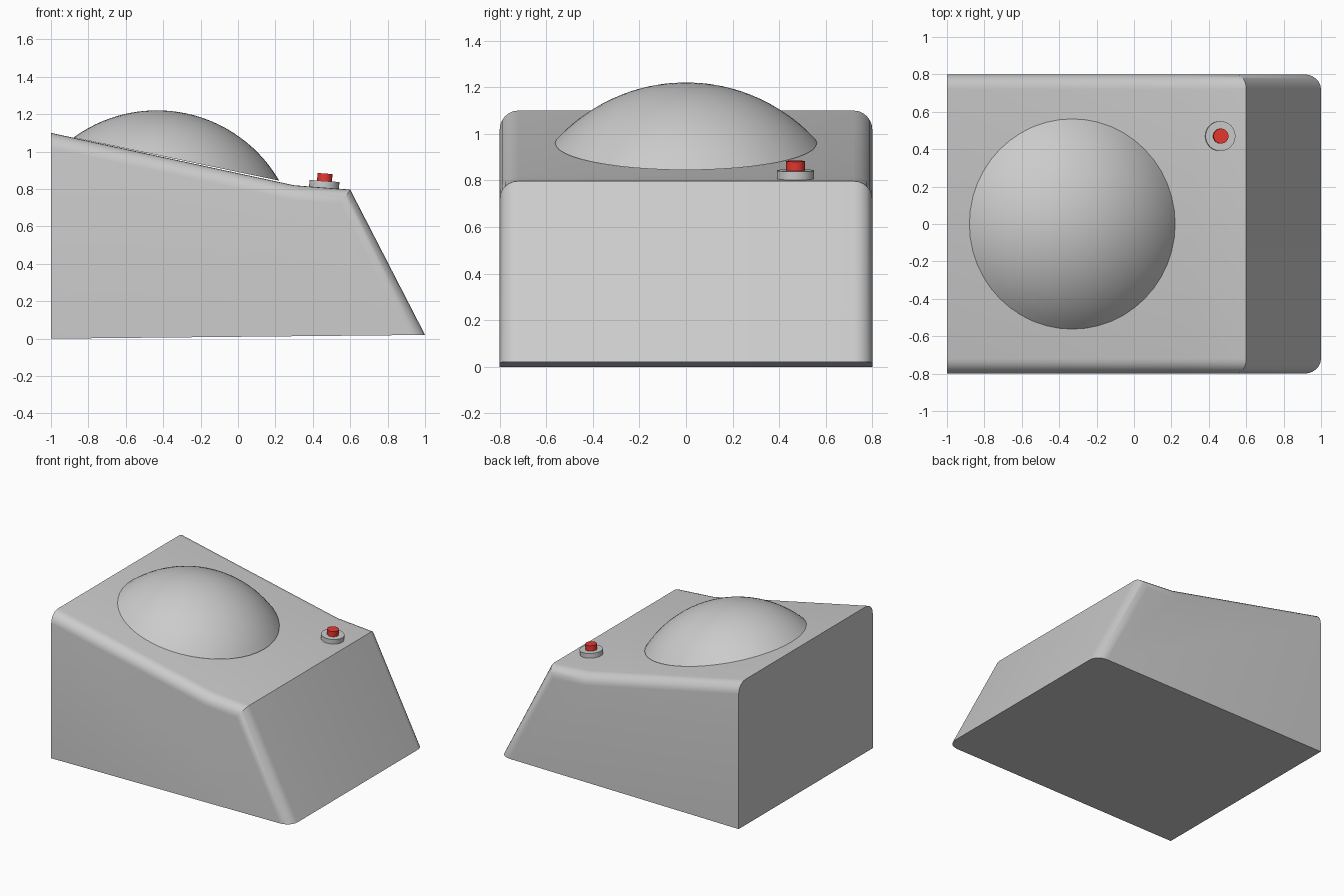
import bpy, bmesh, math
from mathutils import Matrix, Vector

if "Cube" in bpy.data.objects:
    bpy.data.objects.remove(bpy.data.objects["Cube"])


def add_object(name, bm, angle=30):
    bmesh.ops.recalc_face_normals(bm, faces=bm.faces)
    mesh = bpy.data.meshes.new(name)
    bm.to_mesh(mesh)
    bm.free()
    ob = bpy.data.objects.new(name, mesh)
    bpy.context.collection.objects.link(ob)
    bpy.ops.object.select_all(action='DESELECT')
    ob.select_set(True)
    bpy.context.view_layer.objects.active = ob
    bpy.ops.object.shade_smooth_by_angle(angle=math.radians(angle))
    return ob


def lathe(name, profile, location, tilt, segments=32):
    """Turn an (r, z) profile around z, with closed ends, then tilt towards +x."""
    bm = bmesh.new()
    rings = []
    for r, z in profile:
        if r < 1e-5:
            rings.append([bm.verts.new((0, 0, z))])
        else:
            rings.append([bm.verts.new((r * math.cos(a), r * math.sin(a), z))
                          for a in (2 * math.pi * i / segments for i in range(segments))])
    for low, high in zip(rings, rings[1:]):
        for i in range(segments):
            j = (i + 1) % segments
            if len(high) == 1:
                bm.faces.new((low[i], low[j], high[0]))
            else:
                bm.faces.new((low[i], low[j], high[j], high[i]))
    for ring in (rings[0], rings[-1]):
        if len(ring) > 1:
            bm.faces.new(ring)
    ob = add_object(name, bm)
    ob.matrix_world = Matrix.Translation(Vector(location)) @ Matrix.Rotation(tilt, 4, 'Y')
    return ob


# Wedge housing: side profile extruded along y, top and front side edges rounded
profile = [(-1, 0), (1, 0.02), (0.6, 0.797), (0.3, 0.82), (-1, 1.1)]
bm = bmesh.new()
face = bm.faces.new([bm.verts.new((x, -0.8, z)) for x, z in profile])
ext = bmesh.ops.extrude_face_region(bm, geom=[face])
bmesh.ops.translate(bm, vec=(0, 1.6, 0),
                    verts=[v for v in ext['geom'] if isinstance(v, bmesh.types.BMVert)])
rounded = []
for e in bm.edges:
    a, b = e.verts
    same_side = abs(a.co.y - b.co.y) < 1e-4
    upper = max(a.co.z, b.co.z) > 0.5
    on_back = a.co.x < -0.99 and b.co.x < -0.99
    if same_side and upper and not on_back:
        rounded.append(e)
bmesh.ops.bevel(bm, geom=rounded, offset=0.08, segments=6, profile=0.5, affect='EDGES')
add_object("housing", bm)

# Large shallow dome lying on the sloping top
base_r, height = 0.562, 0.25
R = (base_r ** 2 + height ** 2) / (2 * height)
half = math.asin(base_r / R)
steps = 14
cap = [(R * math.sin(half * (1 - i / steps)),
        R * math.cos(half * (1 - i / steps)) - R + height) for i in range(steps + 1)]
lathe("dome", cap, (-0.33, 0, 0.96), math.atan2(0.23, 1.1), 48)

# Button collar and red push button
tilt = math.radians(4)
lathe("button_collar", [(0.08, -0.01), (0.08, 0.036)], (0.46, 0.47, 0.807), tilt)
button = lathe("button", [(0.04, 0.0), (0.04, 0.076)], (0.46, 0.47, 0.807), tilt)
red = bpy.data.materials.new("red")
red.diffuse_color = (0.8, 0.04, 0.03, 1)
red.use_nodes = True
red.node_tree.nodes["Principled BSDF"].inputs["Base Color"].default_value = red.diffuse_color
button.data.materials.append(red)
